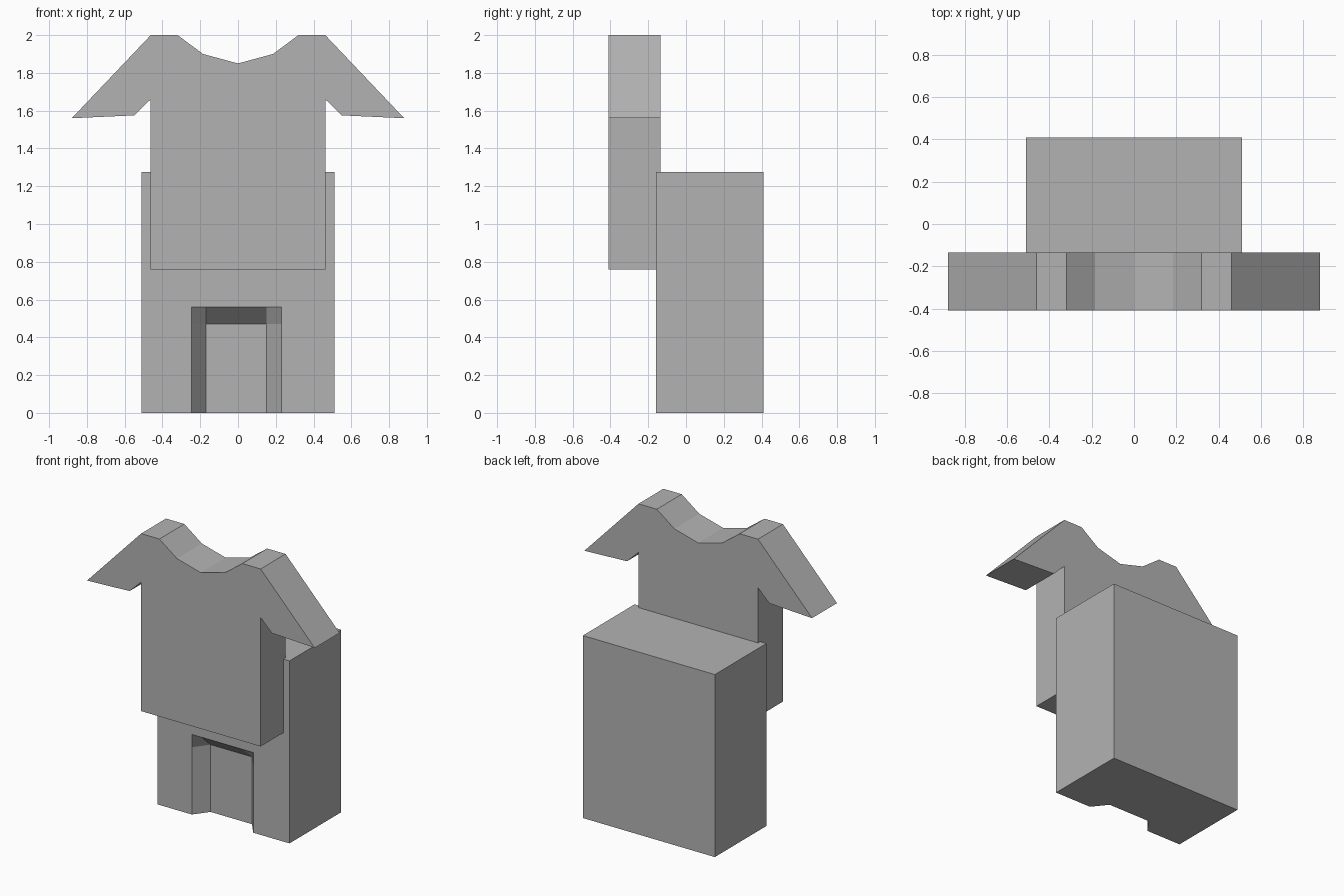
import bpy
import bmesh

cube = bpy.data.objects.get("Cube")
if cube:
    bpy.data.objects.remove(cube, do_unlink=True)

grey = bpy.data.materials.new("plain grey")
grey.use_nodes = True
COLOUR = (0.45, 0.45, 0.45, 1)
grey.diffuse_color = COLOUR
grey.node_tree.nodes["Principled BSDF"].inputs["Base Color"].default_value = COLOUR


def finish(bm, name):
    bmesh.ops.recalc_face_normals(bm, faces=bm.faces)
    mesh = bpy.data.meshes.new(name)
    bm.to_mesh(mesh)
    bm.free()
    mesh.materials.append(grey)
    obj = bpy.data.objects.new(name, mesh)
    bpy.context.collection.objects.link(obj)
    return obj


def extrude_back(bm, y):
    """Pull the open border back to y and close it."""
    border = [e for e in bm.edges if e.is_boundary]
    new = bmesh.ops.extrude_edge_only(bm, edges=border)["geom"]
    for v in new:
        if isinstance(v, bmesh.types.BMVert):
            v.co.y = y
    rim = [e for e in new if isinstance(e, bmesh.types.BMEdge) and e.is_boundary]
    bmesh.ops.edgeloop_fill(bm, edges=rim)


# Block: front grid with the doorway cells pushed inward
FRONT, BACK, RECESS = -0.16, 0.41, 0.10
xs = [-0.51, -0.245, -0.17, 0.15, 0.23, 0.51]
zs = [0, 0.47, 0.56, 1.275]
bm = bmesh.new()
grid = [[bm.verts.new((x, FRONT + (RECESS if i in (2, 3) and j < 2 else 0), z))
         for j, z in enumerate(zs)] for i, x in enumerate(xs)]
for i in range(len(xs) - 1):
    for j in range(len(zs) - 1):
        bm.faces.new((grid[i][j], grid[i + 1][j], grid[i + 1][j + 1], grid[i][j + 1]))
extrude_back(bm, BACK)
finish(bm, "block_with_doorway")

# Shirt: mirrored half outline, from hem up around the sleeve to the neckline
half = [(0.462, 0.76), (0.462, 1.66), (0.55, 1.575), (0.88, 1.56),
        (0.462, 2.0), (0.32, 2.0), (0.185, 1.9)]
outline = half + [(0, 1.85)] + [(-x, z) for x, z in reversed(half)]
bm = bmesh.new()
bm.faces.new([bm.verts.new((x, -0.41, z)) for x, z in outline])
extrude_back(bm, -0.135)
finish(bm, "shirt_panel")
